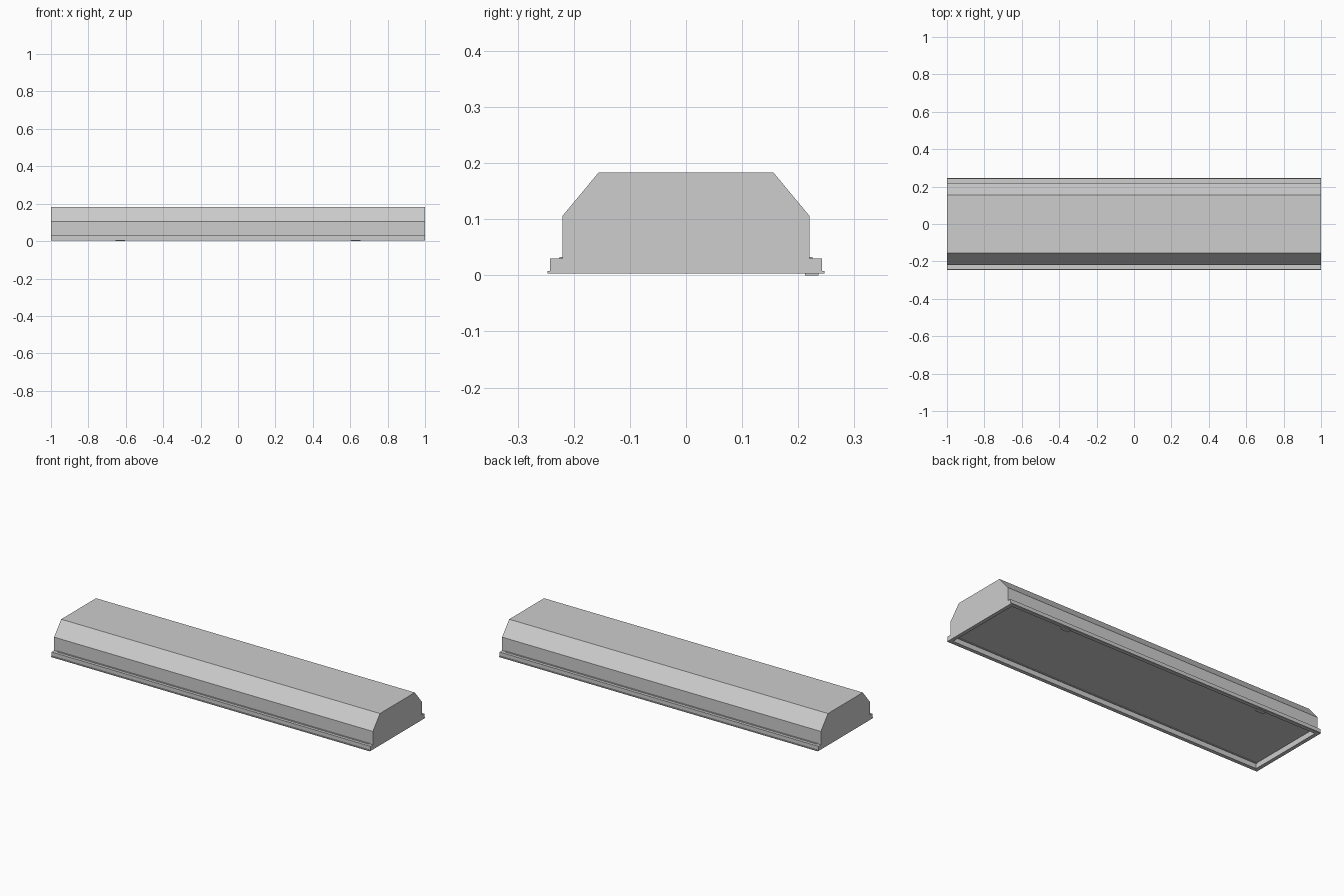
import bpy, bmesh
from mathutils import Vector

cube = bpy.data.objects.get("Cube")
if cube:
    bpy.data.objects.remove(cube, do_unlink=True)

HALF_LENGTH = 1.0
RIM = 0.03
RECESS = 0.03

grey = bpy.data.materials.new("light_grey")
grey.use_nodes = True
colour = (0.61, 0.61, 0.61, 1)
grey.diffuse_color = colour
grey.node_tree.nodes["Principled BSDF"].inputs["Base Color"].default_value = colour


def finish(bm, name):
    bmesh.ops.recalc_face_normals(bm, faces=bm.faces)
    mesh = bpy.data.meshes.new(name)
    bm.to_mesh(mesh)
    bm.free()
    mesh.materials.append(grey)
    obj = bpy.data.objects.new(name, mesh)
    bpy.context.collection.objects.link(obj)
    return obj


# Housing: mirrored half profile (y, z) swept along the length
half = [(0.247, 0.003), (0.247, 0.008), (0.242, 0.008), (0.242, 0.03),
        (0.22, 0.03), (0.22, 0.106), (0.156, 0.183)]
profile = half + [(-y, z) for y, z in reversed(half)]
bm = bmesh.new()
end = bm.faces.new([bm.verts.new((-HALF_LENGTH, y, z)) for y, z in profile])
swept = bmesh.ops.extrude_face_region(bm, geom=[end])["geom"]
bmesh.ops.translate(bm, vec=Vector((2 * HALF_LENGTH, 0, 0)),
                    verts=[g for g in swept if isinstance(g, bmesh.types.BMVert)])
bmesh.ops.recalc_face_normals(bm, faces=bm.faces)

# Recessed underside: inset the bottom, then push the panel up
bottom = min(bm.faces, key=lambda f: f.calc_center_median().z)
bmesh.ops.inset_region(bm, faces=[bottom], thickness=RIM)
panel = bmesh.ops.extrude_face_region(bm, geom=[bottom])["geom"]
bmesh.ops.translate(bm, vec=Vector((0, 0, RECESS)),
                    verts=[g for g in panel if isinstance(g, bmesh.types.BMVert)])
if bottom.is_valid:
    bmesh.ops.delete(bm, geom=[bottom], context='FACES_ONLY')
finish(bm, "housing")

# Two small latch tabs under the back rim
for side, x in (("left", 0.63), ("right", -0.63)):
    bm = bmesh.new()
    bmesh.ops.create_cube(bm, size=1)
    bmesh.ops.scale(bm, vec=(0.05, 0.024, 0.004), verts=bm.verts)
    bmesh.ops.translate(bm, vec=(x, 0.224, 0.002), verts=bm.verts)
    finish(bm, side + "_latch_tab")
